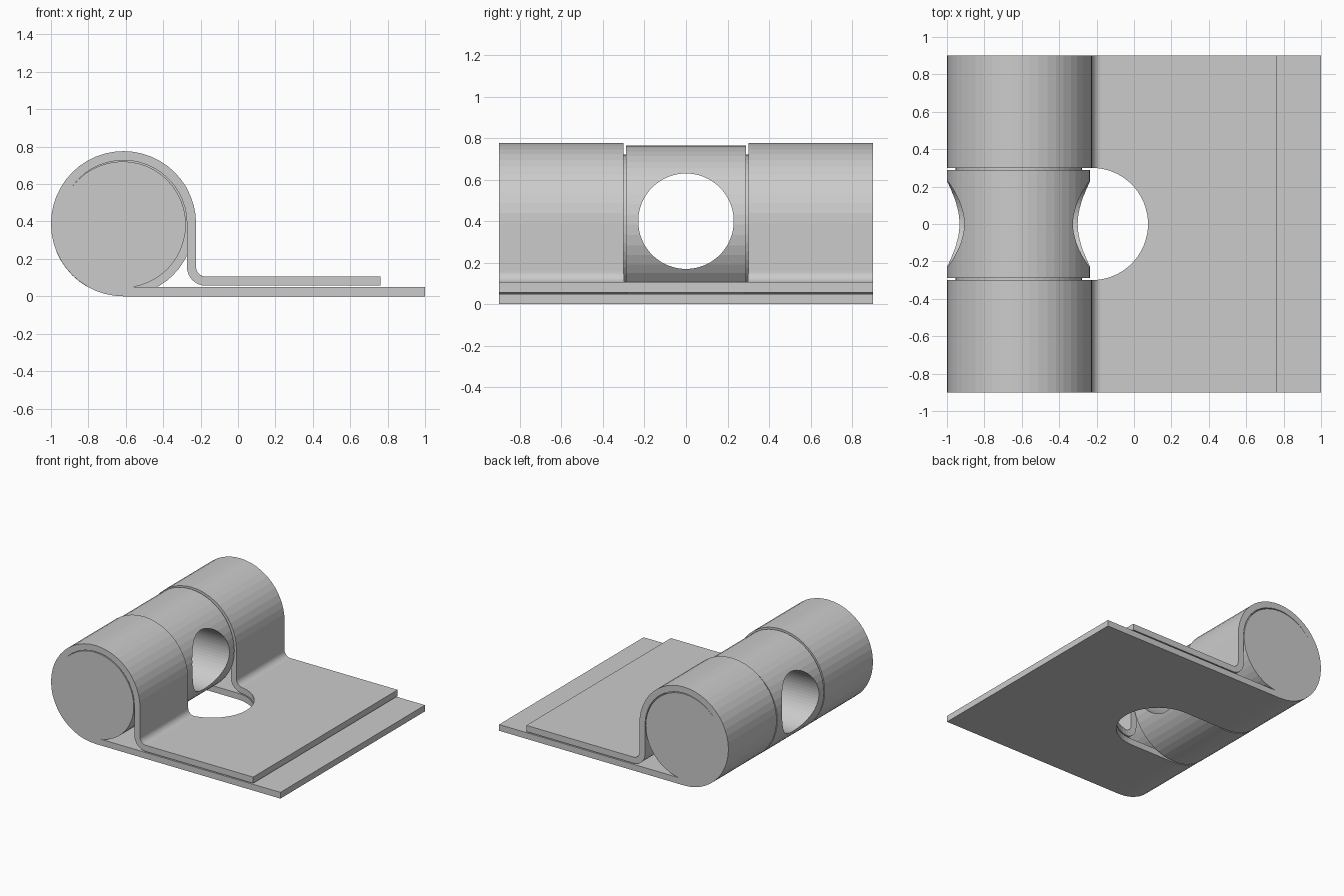
import bpy, bmesh, math

if "Cube" in bpy.data.objects:
    bpy.data.objects.remove(bpy.data.objects["Cube"], do_unlink=True)

steel = bpy.data.materials.new("light grey steel")
steel.use_nodes = True
grey = (0.6, 0.6, 0.6, 1)
steel.diffuse_color = grey
steel.node_tree.nodes["Principled BSDF"].inputs["Base Color"].default_value = grey

HALF = 0.9             # half the width of the plates
LOOP = (-0.612, 0.388)   # centre of the rolled loop
OUTER, THICK = 0.388, 0.049
PIN = (-0.617, 0.383)  # centre of the barrel
SLOT_X, SLOT_R = -0.225, 0.3


def make_object(name, bm):
    bmesh.ops.recalc_face_normals(bm, faces=bm.faces)
    mesh = bpy.data.meshes.new(name)
    bm.to_mesh(mesh)
    bm.free()
    mesh.materials.append(steel)
    obj = bpy.data.objects.new(name, mesh)
    bpy.context.collection.objects.link(obj)
    return obj


def cut(obj, cutter):
    cutter.hide_render = True
    mod = obj.modifiers.new("cut", 'BOOLEAN')
    mod.operation = 'DIFFERENCE'
    mod.solver = 'EXACT'
    mod.object = cutter
    bpy.context.view_layer.objects.active = obj
    bpy.ops.object.modifier_apply(modifier=mod.name)
    bpy.data.objects.remove(cutter, do_unlink=True)


def arc(centre, radius, start, end, steps):
    angles = [math.radians(start + (end - start) * i / steps) for i in range(steps + 1)]
    return [(centre[0] + radius * math.cos(a), centre[1] + radius * math.sin(a)) for a in angles]


# Folded strap: lower plate, loop over the barrel, bend, upper plate
bend_r = 0.051
bend = (LOOP[0] + OUTER + bend_r, 0.106 + bend_r)
outer = ([(1, 0)] + arc(LOOP, OUTER, 270, 0, 36)
         + arc(bend, bend_r, 180, 270, 8) + [(0.762, 0.106)])
inner = ([(1, THICK)] + arc(LOOP, OUTER - THICK, 270, 0, 36)
         + arc(bend, bend_r + THICK, 180, 270, 8) + [(0.762, 0.106 - THICK)])
bm = bmesh.new()
rings = []
for (ox, oz), (ix, iz) in zip(outer, inner):
    rings.append([bm.verts.new(p) for p in ((ox, -HALF, oz), (ox, HALF, oz),
                                            (ix, HALF, iz), (ix, -HALF, iz))])
for a, b in zip(rings, rings[1:]):
    for i in range(4):
        j = (i + 1) % 4
        bm.faces.new((a[i], a[j], b[j], b[i]))
bm.faces.new(rings[0])
bm.faces.new(rings[-1])
strap = make_object("folded_strap", bm)

# Round-ended slot through the middle of the strap
bm = bmesh.new()
outline = [(-1.2, SLOT_R), (-1.2, -SLOT_R)] + arc((SLOT_X, 0), SLOT_R, -90, 90, 32)
base = bm.faces.new([bm.verts.new((x, y, -0.2)) for x, y in outline])
top = bmesh.ops.extrude_face_region(bm, geom=[base])
bmesh.ops.translate(bm, vec=(0, 0, 1.3),
                    verts=[v for v in top["geom"] if isinstance(v, bmesh.types.BMVert)])
cut(strap, make_object("slot_cutter", bm))

# Stepped barrel: thin pin ends and a thicker middle knuckle
SIDES, PIN_R, KNUCKLE_R, KNUCKLE_Y = 48, 0.338, 0.382, 0.29
profile = [(-HALF, PIN_R), (-KNUCKLE_Y, PIN_R), (-KNUCKLE_Y, KNUCKLE_R),
           (KNUCKLE_Y, KNUCKLE_R), (KNUCKLE_Y, PIN_R), (HALF, PIN_R)]
bm = bmesh.new()
rings = [[bm.verts.new((x, y, z)) for x, z in arc(PIN, r, 0, 360, SIDES)[:-1]]
         for y, r in profile]
for a, b in zip(rings, rings[1:]):
    for i in range(SIDES):
        j = (i + 1) % SIDES
        bm.faces.new((a[i], a[j], b[j], b[i]))
bm.faces.new(rings[0])
bm.faces.new(rings[-1])
barrel = make_object("barrel", bm)

# Cross hole through the knuckle
bpy.ops.mesh.primitive_cylinder_add(vertices=64, radius=0.23, depth=1.2,
                                    location=(PIN[0], 0, 0.4),
                                    rotation=(0, math.pi / 2, 0))
hole = bpy.context.object
hole.name = "hole_cutter"
hole.data.materials.append(steel)
cut(barrel, hole)
